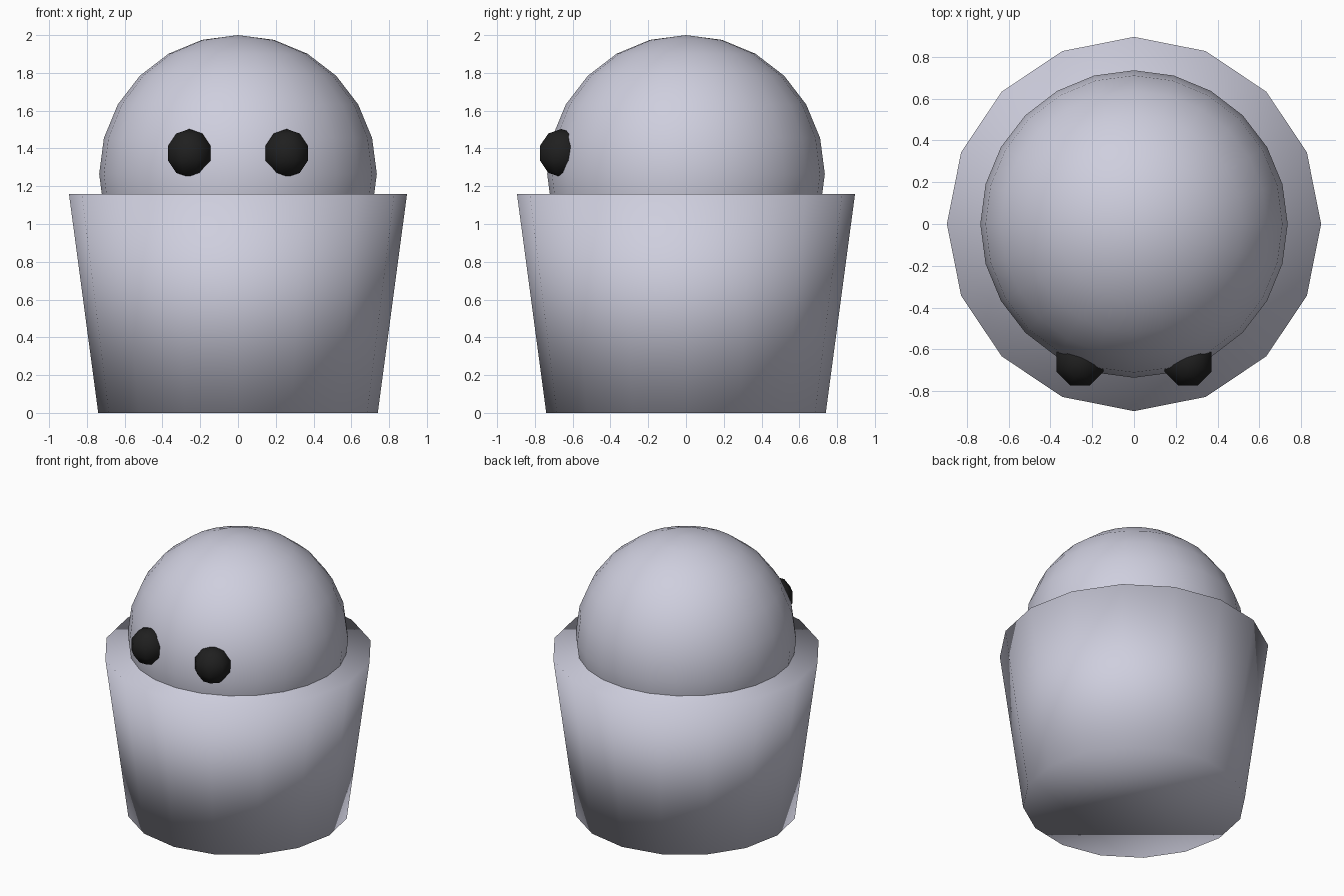
import bpy
import math

cube = bpy.data.objects.get("Cube")
if cube:
    bpy.data.objects.remove(cube, do_unlink=True)


def make_material(name, colour):
    mat = bpy.data.materials.new(name)
    mat.use_nodes = True
    mat.diffuse_color = colour
    mat.node_tree.nodes["Principled BSDF"].inputs["Base Color"].default_value = colour
    return mat


def finish(name, mat):
    obj = bpy.context.object
    obj.name = name
    obj.data.materials.append(mat)
    bpy.ops.object.shade_smooth()
    return obj


pale_lavender = make_material("pale lavender", (0.62, 0.62, 0.73, 1))
black = make_material("black", (0.014, 0.014, 0.014, 1))

# Closed, flared pot, shaded smooth all over
pot_height = 1.16
bpy.ops.mesh.primitive_cone_add(vertices=16, radius1=0.74, radius2=0.895,
                                depth=pot_height, location=(0, 0, pot_height / 2))
finish("pot", pale_lavender)

# Round head resting in the pot
bpy.ops.mesh.primitive_uv_sphere_add(segments=24, ring_count=12, radius=0.735,
                                     location=(0, 0, 1.265))
finish("head", pale_lavender)

# Low-poly bead eyes, turned outward
for side, name in ((1, "left_eye"), (-1, "right_eye")):
    bpy.ops.mesh.primitive_uv_sphere_add(segments=8, ring_count=5, radius=0.128,
                                         location=(side * 0.258, -0.66, 1.375),
                                         rotation=(0, 0, side * math.radians(22.5)))
    finish(name, black)
